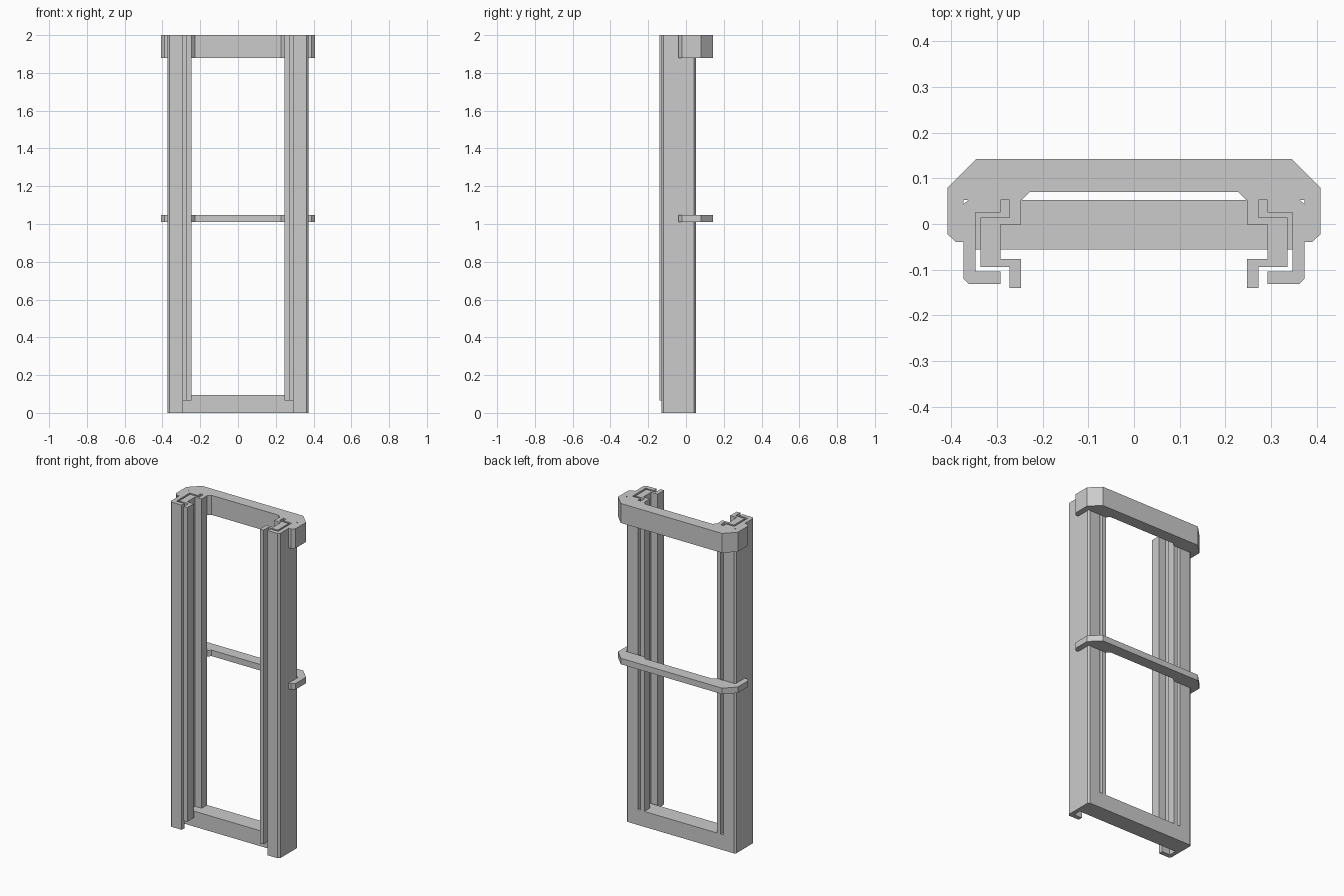
import bpy, bmesh

if "Cube" in bpy.data.objects:
    bpy.data.objects.remove(bpy.data.objects["Cube"])


def extrude(name, pts, z0, z1, mirror=False):
    """Extrude an XY profile from z0 to z1, optionally mirrored across x = 0."""
    bm = bmesh.new()
    face = bm.faces.new([bm.verts.new((x, y, z0)) for x, y in pts])
    ext = bmesh.ops.extrude_face_region(bm, geom=[face])
    top = [v for v in ext["geom"] if isinstance(v, bmesh.types.BMVert)]
    bmesh.ops.translate(bm, verts=top, vec=(0, 0, z1 - z0))
    bmesh.ops.recalc_face_normals(bm, faces=bm.faces)
    mesh = bpy.data.meshes.new(name)
    bm.to_mesh(mesh)
    bm.free()
    obj = bpy.data.objects.new(name, mesh)
    bpy.context.collection.objects.link(obj)
    if mirror:
        obj.modifiers.new("Mirror", 'MIRROR').use_mirror_merge = False
    return obj


def symmetric(half):
    """Close a right-hand half profile with its left-hand reflection."""
    return half + [(-x, y) for x, y in reversed(half)]


# C-shaped outer posts
outer = [(0.292, -0.131), (0.362, -0.131), (0.373, -0.120), (0.373, 0.043),
         (0.363, 0.052), (0.292, 0.052), (0.292, 0.025), (0.347, 0.025),
         (0.347, -0.104), (0.292, -0.104)]
extrude("outer_post", outer, 0, 2, mirror=True)

# Inner channels with lips turned outwards to front and back
inner = [(0.247, -0.140), (0.272, -0.140), (0.272, -0.094), (0.336, -0.094),
         (0.336, 0.014), (0.272, 0.014), (0.272, 0.052), (0.247, 0.052),
         (0.247, -0.001), (0.292, -0.001), (0.292, -0.077), (0.247, -0.077)]
extrude("inner_channel", inner, 0.065, 2, mirror=True)

# Bottom sill fitted between the outer posts
sill = symmetric([(0.347, -0.056), (0.347, 0.025), (0.292, 0.025), (0.292, 0.052)])
extrude("bottom_sill", sill, 0, 0.095)

# Top collar and mid strap wrap around the back of the posts
wrap = symmetric([(0.228, 0.070), (0.246, 0.052), (0.373, 0.052), (0.373, -0.039),
                  (0.390, -0.039), (0.408, -0.022), (0.408, 0.079), (0.345, 0.142)])
extrude("top_collar", wrap, 1.88, 2)
extrude("middle_strap", wrap, 1.01, 1.047)
